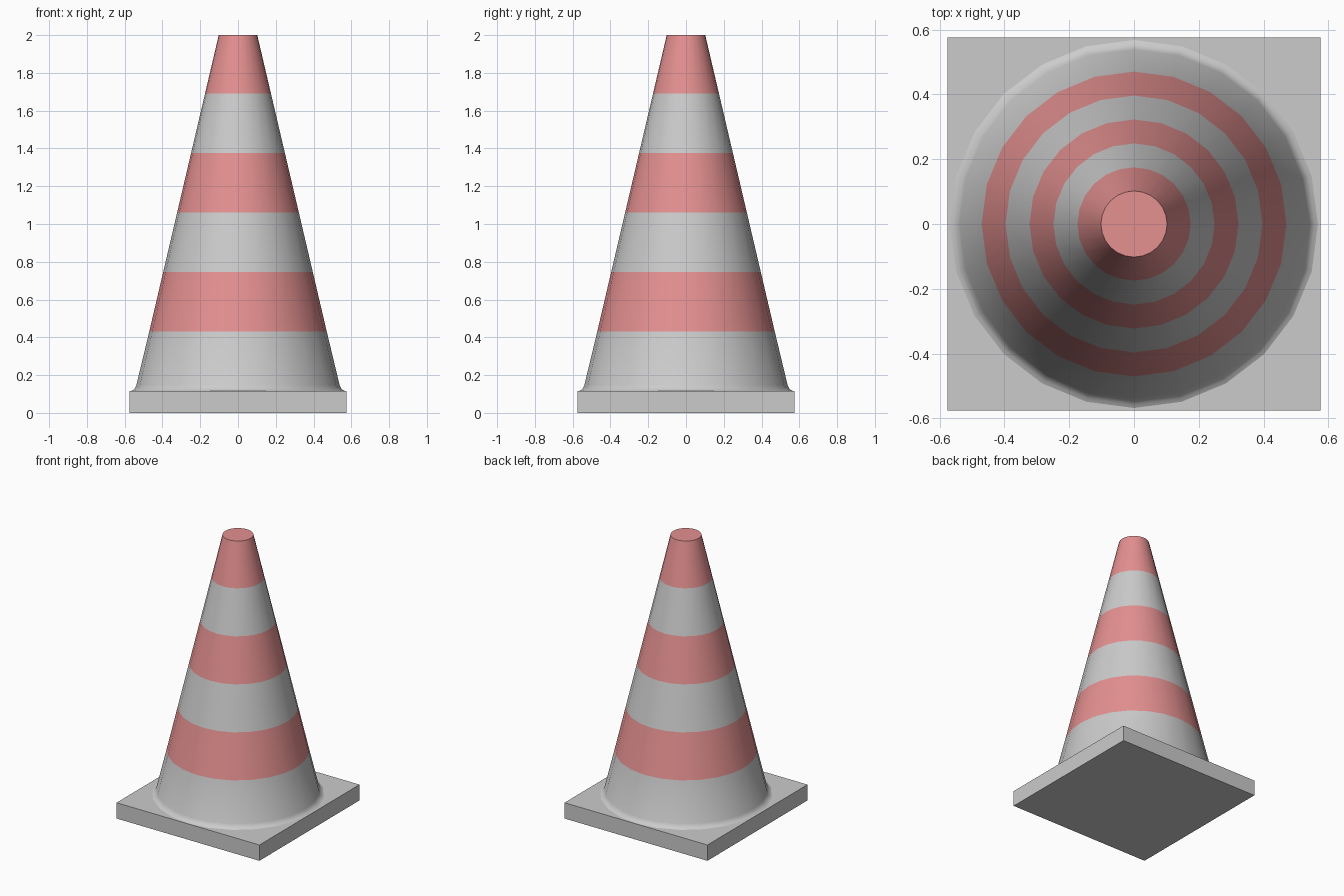
import bpy, bmesh, math

if "Cube" in bpy.data.objects:
    bpy.data.objects.remove(bpy.data.objects["Cube"])

SIDES = 24


def finish(bm, name, materials=()):
    bmesh.ops.recalc_face_normals(bm, faces=bm.faces)
    mesh = bpy.data.meshes.new(name)
    bm.to_mesh(mesh)
    bm.free()
    obj = bpy.data.objects.new(name, mesh)
    bpy.context.collection.objects.link(obj)
    for m in materials:
        mesh.materials.append(m)
    return obj


grey = bpy.data.materials.new("grey_plastic")
red = bpy.data.materials.new("red_stripe")
red.diffuse_color = (0.78, 0.28, 0.28, 1)
red.use_nodes = True
red.node_tree.nodes["Principled BSDF"].inputs["Base Color"].default_value = red.diffuse_color

# Square base slab
bm = bmesh.new()
bmesh.ops.create_cube(bm, size=1)
for v in bm.verts:
    v.co = (v.co.x * 1.15, v.co.y * 1.15, (v.co.z + 0.5) * 0.115)
finish(bm, "base_slab")

# Cone profile: small flare at the foot, then evenly spaced stripe rings
flare = [(0.572, 0.113), (0.557, 0.12), (0.546, 0.131), (0.538, 0.147)]
stripes = [(0.102 + 0.2344 * (2 - z), z) for z in (0.43, 0.745, 1.06, 1.375, 1.69, 2.0)]
profile = flare + stripes

# Lathed cone with alternating red bands and a closed red top
bm = bmesh.new()
rings = []
for r, z in profile:
    angles = [2 * math.pi * i / SIDES for i in range(SIDES)]
    rings.append([bm.verts.new((r * math.cos(a), r * math.sin(a), z)) for a in angles])
for k in range(len(rings) - 1):
    band = k - len(flare)
    for i in range(SIDES):
        j = (i + 1) % SIDES
        f = bm.faces.new((rings[k][i], rings[k][j], rings[k + 1][j], rings[k + 1][i]))
        f.material_index = 1 if band >= 0 and band % 2 == 0 else 0
bm.faces.new(rings[-1]).material_index = 1
cone = finish(bm, "striped_cone", (grey, red))

# Smooth sides, crisp top rim
bpy.context.view_layer.objects.active = cone
cone.select_set(True)
bpy.ops.object.shade_smooth_by_angle(angle=math.radians(40))
